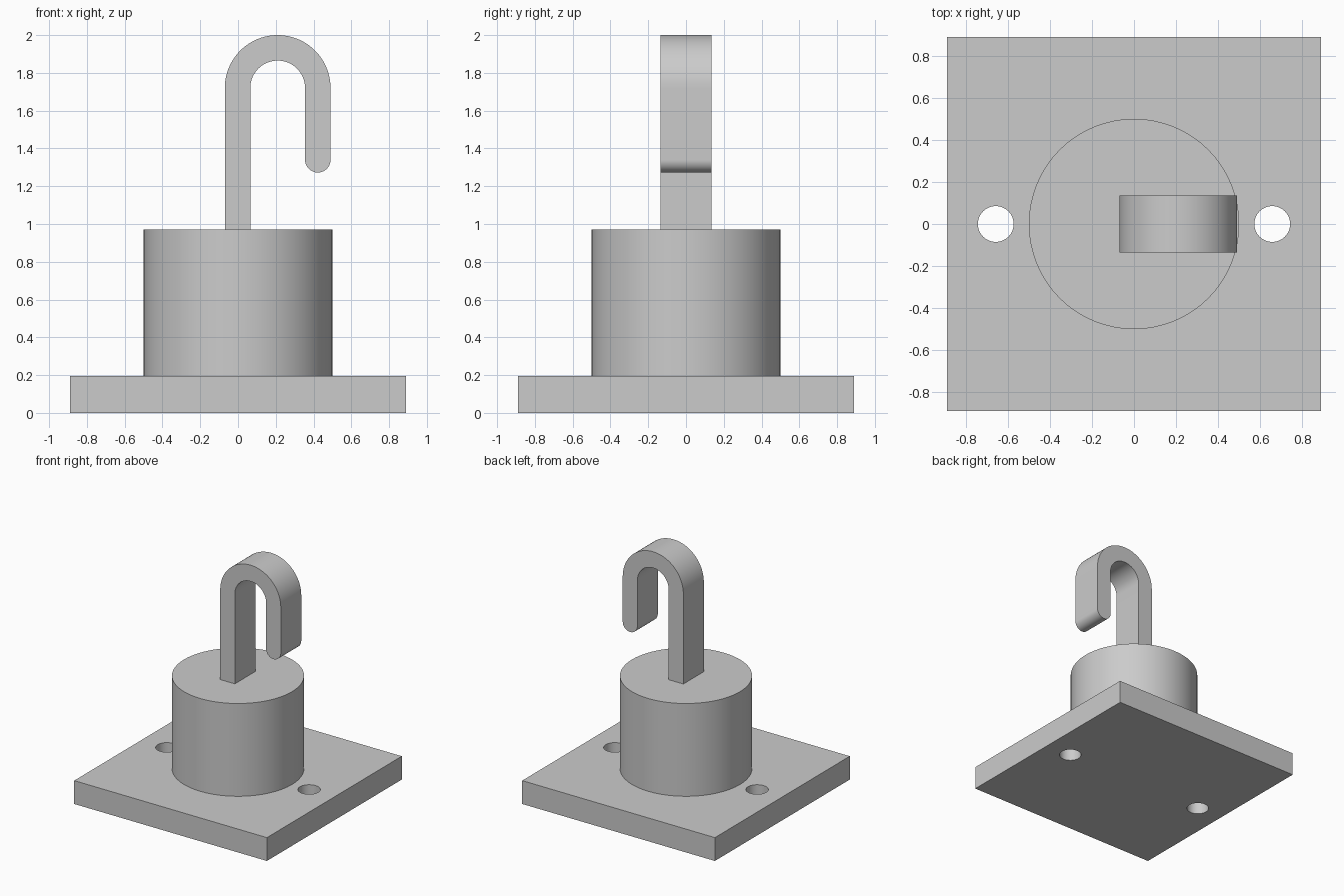
import bpy, bmesh
from math import pi, cos, sin, radians

cube = bpy.data.objects.get("Cube")
if cube:
    bpy.data.objects.remove(cube, do_unlink=True)

# Plain grey material shared by all parts
grey = bpy.data.materials.new("plain grey")
grey.use_nodes = True
colour = (0.6, 0.6, 0.6, 1)
grey.diffuse_color = colour
grey.node_tree.nodes["Principled BSDF"].inputs["Base Color"].default_value = colour


def smooth(obj):
    bpy.ops.object.select_all(action='DESELECT')
    obj.select_set(True)
    bpy.context.view_layer.objects.active = obj
    bpy.ops.object.shade_smooth_by_angle(angle=radians(30))


def cylinder(name, x, radius, z0, z1):
    bpy.ops.mesh.primitive_cylinder_add(vertices=64, radius=radius, depth=z1 - z0,
                                        location=(x, 0, (z0 + z1) / 2))
    obj = bpy.context.object
    obj.name = name
    obj.data.materials.append(grey)
    return obj


def arc(cx, cz, r, start, end, steps=32):
    angles = [start + (end - start) * i / steps for i in range(steps + 1)]
    return [(cx + r * cos(a), cz + r * sin(a)) for a in angles]


PLATE_TOP, BODY_TOP, HALF = 0.195, 0.97, 0.89

# Square base plate with two screw holes
bpy.ops.mesh.primitive_cube_add(size=1, location=(0, 0, PLATE_TOP / 2))
plate = bpy.context.object
plate.name = "base_plate"
plate.scale = (2 * HALF, 2 * HALF, PLATE_TOP)
bpy.ops.object.transform_apply(location=False, rotation=False, scale=True)
plate.data.materials.append(grey)
for side in (-1, 1):
    cutter = cylinder("hole_cutter", side * 0.657, 0.085, -0.1, PLATE_TOP + 0.1)
    cutter.hide_render = True
    mod = plate.modifiers.new("screw_hole", 'BOOLEAN')
    mod.operation = 'DIFFERENCE'
    mod.solver = 'EXACT'
    mod.object = cutter
    bpy.context.view_layer.objects.active = plate
    bpy.ops.object.modifier_apply(modifier=mod.name)
    bpy.data.objects.remove(cutter, do_unlink=True)
smooth(plate)

# Round body
smooth(cylinder("round_body", 0, 0.5, PLATE_TOP, BODY_TOP))

# Hook: flat bar outline in x-z, extruded along y
bend_x, bend_z = 0.21, 1.72
outer, inner, half_depth = 0.28, 0.145, 0.135
tip_r = (outer - inner) / 2
outline = [(bend_x - outer, BODY_TOP)]
outline += arc(bend_x, bend_z, outer, pi, 0, 48)
outline += arc(bend_x + (outer + inner) / 2, 1.34, tip_r, 0, -pi)
outline += arc(bend_x, bend_z, inner, 0, pi)
outline += [(bend_x - inner, BODY_TOP)]

bm = bmesh.new()
face = bm.faces.new([bm.verts.new((x, -half_depth, z)) for x, z in outline])
ext = bmesh.ops.extrude_face_region(bm, geom=[face])
moved = [g for g in ext["geom"] if isinstance(g, bmesh.types.BMVert)]
bmesh.ops.translate(bm, verts=moved, vec=(0, 2 * half_depth, 0))
bmesh.ops.recalc_face_normals(bm, faces=bm.faces)
mesh = bpy.data.meshes.new("hook")
bm.to_mesh(mesh)
bm.free()
mesh.materials.append(grey)
hook = bpy.data.objects.new("hook", mesh)
bpy.context.collection.objects.link(hook)
smooth(hook)
